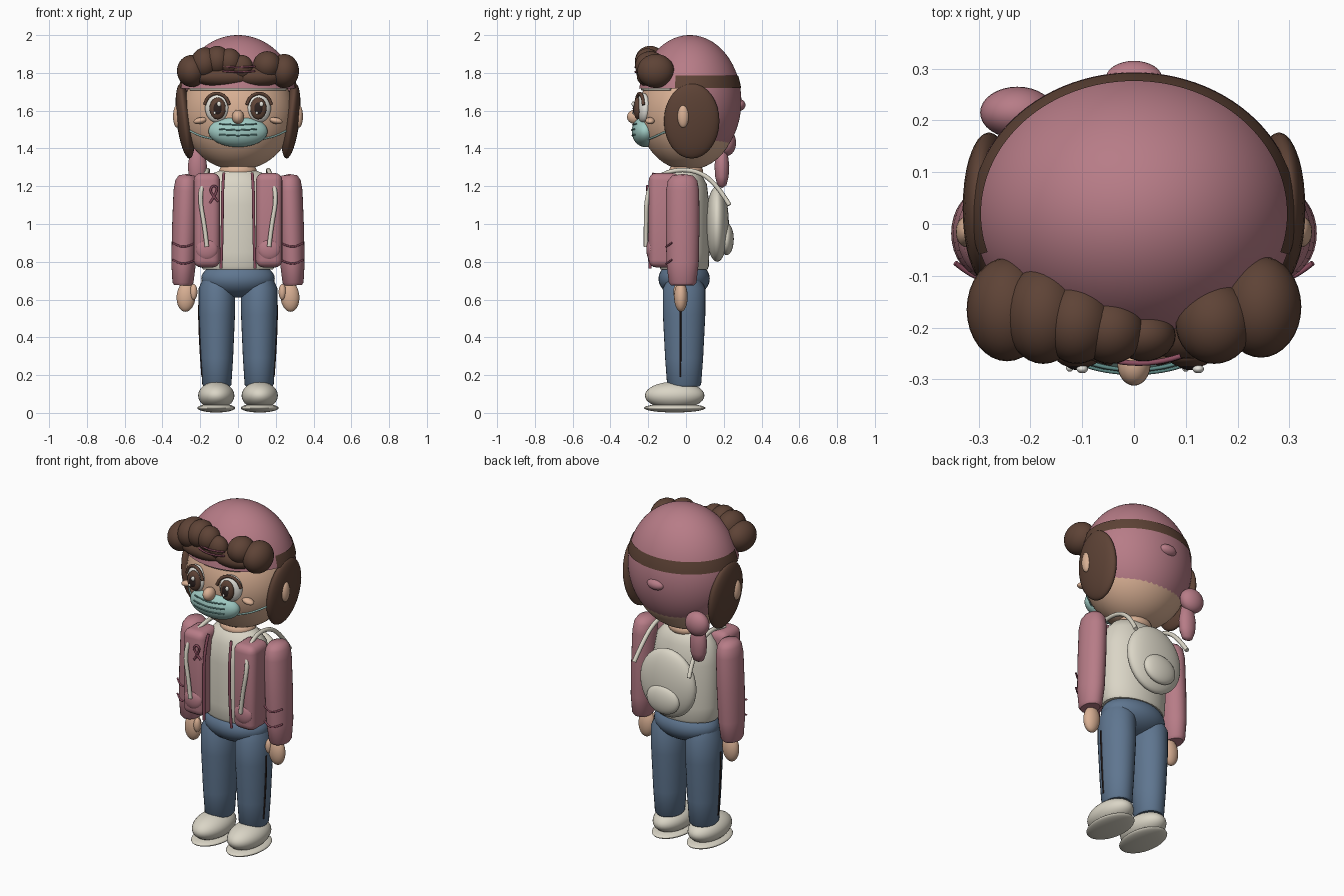
import bpy, bmesh, math
from mathutils import Vector

if "Cube" in bpy.data.objects:
    bpy.data.objects.remove(bpy.data.objects["Cube"])


def material(name, hexcode):
    rgb = [int(hexcode[i:i + 2], 16) / 255 for i in (0, 2, 4)]
    lin = [((c + 0.055) / 1.055) ** 2.4 for c in rgb]
    m = bpy.data.materials.new(name)
    m.use_nodes = True
    m.diffuse_color = (*lin, 1)
    m.node_tree.nodes["Principled BSDF"].inputs["Base Color"].default_value = (*lin, 1)
    return m


PINK = material("dusty pink", "B77C87")
DARK_PINK = material("dark pink", "8C4E60")
SKIN = material("skin", "D9B094")
BROWN = material("brown hair", "5E4336")
CREAM = material("cream", "DAD5C6")
BLUE = material("denim blue", "5F7690")
TEAL = material("mask teal", "A0CBC4")
DARK_TEAL = material("pleat teal", "5F8C88")
DARK = material("near black", "2E2220")
WHITE = material("eye white", "F0EEE6")


def add_mesh(name, bm, mat, loc=(0, 0, 0), scale=(1, 1, 1), rot=(0, 0, 0)):
    me = bpy.data.meshes.new(name)
    bm.to_mesh(me)
    bm.free()
    ob = bpy.data.objects.new(name, me)
    bpy.context.collection.objects.link(ob)
    me.materials.append(mat)
    ob.location, ob.scale = loc, scale
    ob.rotation_euler = [math.radians(a) for a in rot]
    bpy.ops.object.select_all(action='DESELECT')
    ob.select_set(True)
    bpy.context.view_layer.objects.active = ob
    bpy.ops.object.shade_smooth_by_angle(angle=math.radians(45))
    return ob


def ball(name, loc, radii, mat, rot=(0, 0, 0), keep=None, seg=32):
    """Ellipsoid; keep(point) selects which faces remain."""
    bm = bmesh.new()
    bmesh.ops.create_uvsphere(bm, u_segments=seg, v_segments=seg // 2, radius=1)
    if keep:
        place = lambda p: Vector(loc) + Vector(a * b for a, b in zip(p, radii))
        gone = [f for f in bm.faces if not keep(place(f.calc_center_median()))]
        bmesh.ops.delete(bm, geom=gone, context='FACES')
    return add_mesh(name, bm, mat, loc, radii, rot)


def lathe(name, profile, mat, loc=(0, 0, 0), scale=(1, 1, 1), rot=(0, 0, 0)):
    bm = bmesh.new()
    vs = [bm.verts.new((r, 0, z)) for r, z in profile]
    es = [bm.edges.new(pair) for pair in zip(vs, vs[1:])]
    bmesh.ops.spin(bm, geom=vs + es, axis=(0, 0, 1), cent=(0, 0, 0),
                   angle=math.tau, steps=32)
    bmesh.ops.remove_doubles(bm, verts=bm.verts, dist=1e-5)
    bmesh.ops.recalc_face_normals(bm, faces=bm.faces)
    return add_mesh(name, bm, mat, loc, scale, rot)


def rounded_box(name, loc, size, bevel, mat):
    bm = bmesh.new()
    bmesh.ops.create_cube(bm, size=1)
    bmesh.ops.scale(bm, vec=size, verts=bm.verts)
    bmesh.ops.bevel(bm, geom=bm.edges[:], offset=bevel, segments=4,
                    profile=0.5, affect='EDGES')
    return add_mesh(name, bm, mat, loc)


def tube(name, points, radius, mat):
    cu = bpy.data.curves.new(name, 'CURVE')
    cu.dimensions = '3D'
    cu.bevel_depth, cu.bevel_resolution, cu.use_fill_caps = radius, 3, True
    sp = cu.splines.new('NURBS')
    sp.points.add(len(points) - 1)
    for p, co in zip(sp.points, points):
        p.co = (*co, 1)
    sp.use_endpoint_u, sp.order_u, sp.resolution_u = True, 3, 6
    cu.materials.append(mat)
    ob = bpy.data.objects.new(name, cu)
    bpy.context.collection.objects.link(ob)


def front_y(x, z, centre, radii):
    """Front surface of an ellipsoid at x, z."""
    k = 1 - ((x - centre[0]) / radii[0]) ** 2 - ((z - centre[2]) / radii[2]) ** 2
    return centre[1] - radii[1] * math.sqrt(max(k, 0))


# Head, neck and hat
HEAD, HEAD_R = (0, 0.01, 1.585), (0.295, 0.26, 0.3)
HAT, HAT_R = (0, 0.02, 1.65), (0.315, 0.273, 0.35)
ball("head", HEAD, HEAD_R, SKIN, seg=48)
ball("neck", (0, 0, 1.28), (0.1, 0.09, 0.05), SKIN)
ball("hat", HAT, HAT_R, PINK, seg=96,
     keep=lambda p: p.z > 1.72 or (p.y > 0 and p.z > 1.42))
ball("hair_band", HAT, [r * 1.015 for r in HAT_R], BROWN, seg=128,
     keep=lambda p: 1.715 < p.z < 1.785 and p.y > -0.06)
ball("hat_button", (0, 0.28, 1.63), (0.055, 0.035, 0.032), PINK)
ball("tail_knot", (-0.225, 0.215, 1.43), (0.072, 0.05, 0.07), PINK)
lathe("hat_tail", [(0, 0), (0.028, 0.015), (0.042, 0.06), (0.046, 0.12), (0.034, 0.2), (0, 0.24)],
      PINK, (-0.215, 0.19, 1.19), (1.1, 0.85, 1))
tube("forehead_band", [(x / 20, front_y(x / 20, 1.71, HEAD, HEAD_R) - 0.006, 1.715)
                       for x in range(-5, 6)], 0.008, CREAM)

# Front curls, as x, y, z and three radii
curls = [(-0.245, -0.165, 1.81, 0.078, 0.1, 0.085), (-0.175, -0.175, 1.85, 0.075, 0.095, 0.085),
         (-0.11, -0.19, 1.865, 0.07, 0.08, 0.078), (-0.045, -0.205, 1.86, 0.065, 0.065, 0.07),
         (0.02, -0.215, 1.83, 0.06, 0.05, 0.065), (0.155, -0.19, 1.84, 0.075, 0.08, 0.075),
         (0.245, -0.16, 1.81, 0.078, 0.098, 0.09), (-0.07, -0.19, 1.78, 0.17, 0.07, 0.055),
         (0.1, -0.19, 1.78, 0.13, 0.07, 0.055)]
for i, c in enumerate(curls):
    ball(f"front_curl_{i + 1}", c[:3], c[3:], BROWN)
for z in (1.80, 1.825):
    tube("curl_ribbon", [(-0.08, -0.25, z + 0.01), (0, -0.285, z), (0.09, -0.255, z + 0.01)],
         0.005, DARK_PINK)

# Nose, mask and pleats
MASK, MASK_R = (0, -0.215, 1.49), (0.157, 0.072, 0.083)
ball("nose", (0, -0.27, 1.567), (0.032, 0.042, 0.038), SKIN)
ball("face_mask", MASK, MASK_R, TEAL)
for z in (1.525, 1.497, 1.468):
    tube("mask_pleat", [(x / 50, front_y(x / 50, z, MASK, MASK_R) - 0.001, z + abs(x) * 0.001)
                        for x in range(-5, 6)], 0.004, DARK_TEAL)

for s, side in ((1, "left"), (-1, "right")):
    # Side hair and ears
    ball(f"{side}_side_hair", (s * 0.28, 0.03, 1.545), (0.045, 0.147, 0.2), BROWN, (0, s * 7, 0))
    ball(f"{side}_ear", (s * 0.322, -0.015, 1.57), (0.022, 0.03, 0.06), SKIN)
    tube(f"{side}_mask_string",
         [(s * x, front_y(x, z, HEAD, HEAD_R) - 0.004, z)
          for x, z in ((0.13, 1.45), (0.18, 1.46), (0.22, 1.475), (0.25, 1.49), (0.27, 1.5))],
         0.005, TEAL)

    # Eyes
    ex = s * 0.112
    ball(f"{side}_eye_white", (ex, -0.225, 1.615), (0.064, 0.035, 0.078), WHITE, (0, 0, s * 15))
    ball(f"{side}_iris", (ex - s * 0.004, -0.256, 1.612), (0.043, 0.022, 0.058), BROWN)
    ball(f"{side}_pupil", (ex - s * 0.004, -0.268, 1.612), (0.025, 0.014, 0.036), DARK)
    ball(f"{side}_eye_glint", (ex + 0.012, -0.28, 1.635), (0.011, 0.008, 0.014), WHITE)
    ball(f"{side}_lower_glint", (ex - 0.012, -0.278, 1.588), (0.007, 0.007, 0.008), WHITE)
    tube(f"{side}_upper_lash",
         [(ex + 0.066 * math.cos(a), -0.245 + s * 0.02 * math.cos(a), 1.618 + 0.074 * math.sin(a))
          for a in [math.radians(d) for d in range(10, 171, 20)]], 0.009, BROWN)
    ball(f"{side}_cheek", (s * 0.2, -0.19, 1.547), (0.036, 0.025, 0.017), SKIN, (0, s * 12, 0))

    # Arms and hands
    lathe(f"{side}_sleeve", [(0, 0), (0.05, 0), (0.06, 0.015), (0.07, 0.12), (0.073, 0.3),
                             (0.072, 0.5), (0.064, 0.555), (0.045, 0.582), (0, 0.59)],
          PINK, (s * 0.292, -0.018, 0.675), (0.93, 1.22, 1), (0, s * -2, 0))
    for z in (0.79, 0.88):
        tube(f"{side}_sleeve_fold", [(s * 0.235, -0.085, z + 0.015), (s * 0.27, -0.106, z),
                                     (s * 0.31, -0.104, z), (s * 0.345, -0.075, z + 0.02)],
             0.005, DARK_PINK)
    ball(f"{side}_hand", (s * 0.275, -0.027, 0.615), (0.05, 0.036, 0.08), SKIN, (0, s * -4, 0))
    ball(f"{side}_thumb", (s * 0.235, -0.045, 0.64), (0.02, 0.022, 0.042), SKIN)

    # Open jacket, zip edge and pocket
    rounded_box(f"{side}_jacket_front", (s * 0.165, -0.115, 1.02), (0.14, 0.165, 0.5), 0.04, PINK)
    tube(f"{side}_zip_edge", [(s * 0.075, -0.17, 1.27), (s * 0.083, -0.2, 1.18),
                              (s * 0.083, -0.2, 0.95), (s * 0.09, -0.19, 0.765)], 0.008, DARK_PINK)
    ball(f"{side}_jacket_pocket", (s * 0.165, -0.185, 0.865), (0.058, 0.025, 0.058), PINK)

    # Backpack straps
    tube(f"{side}_strap", [(s * 0.165, -0.212, 0.88), (s * 0.175, -0.212, 0.98),
                           (s * 0.205, -0.21, 1.14), (s * 0.18, -0.17, 1.24),
                           (s * 0.16, -0.06, 1.29), (s * 0.16, 0.07, 1.28),
                           (s * 0.165, 0.17, 1.2), (s * 0.18, 0.23, 1.1)], 0.012, CREAM)

    # Legs, seams and shoes
    lathe(f"{side}_leg", [(0, 0), (0.07, 0), (0.077, 0.01), (0.086, 0.15), (0.096, 0.38),
                          (0.096, 0.52), (0.07, 0.58), (0, 0.6)],
          BLUE, (s * 0.112, -0.01, 0.14), (1, 1.17, 1))
    tube(f"{side}_trouser_seam", [(s * 0.189, -0.03, 0.19), (s * 0.206, -0.03, 0.4),
                                  (s * 0.207, -0.03, 0.57)], 0.005, DARK)
    ball(f"{side}_shoe", (s * 0.115, -0.06, 0.092), (0.096, 0.158, 0.073), CREAM)
    ball(f"{side}_sole", (s * 0.115, -0.06, 0.026), (0.1, 0.163, 0.024), CREAM)

# Shirt, hips and jacket knot
lathe("shirt", [(0, 0.76), (0.185, 0.76), (0.195, 0.775), (0.2, 0.85), (0.2, 1.1),
                (0.18, 1.21), (0.13, 1.27), (0.085, 1.287), (0, 1.29)],
      CREAM, (0, -0.01, 0), (1, 0.67, 1))
ball("hips", (0, -0.01, 0.71), (0.195, 0.136, 0.1), BLUE)
tube("jacket_knot", [(-0.15, -0.198, 1.11), (-0.1, -0.205, 1.18), (-0.13, -0.205, 1.21),
                     (-0.155, -0.205, 1.17), (-0.105, -0.2, 1.12)], 0.006, DARK_PINK)

# Backpack and its pocket
ball("backpack", (0, 0.165, 1.0), (0.18, 0.062, 0.2), CREAM)
ball("backpack_pocket", (0, 0.215, 0.92), (0.105, 0.038, 0.085), CREAM)
